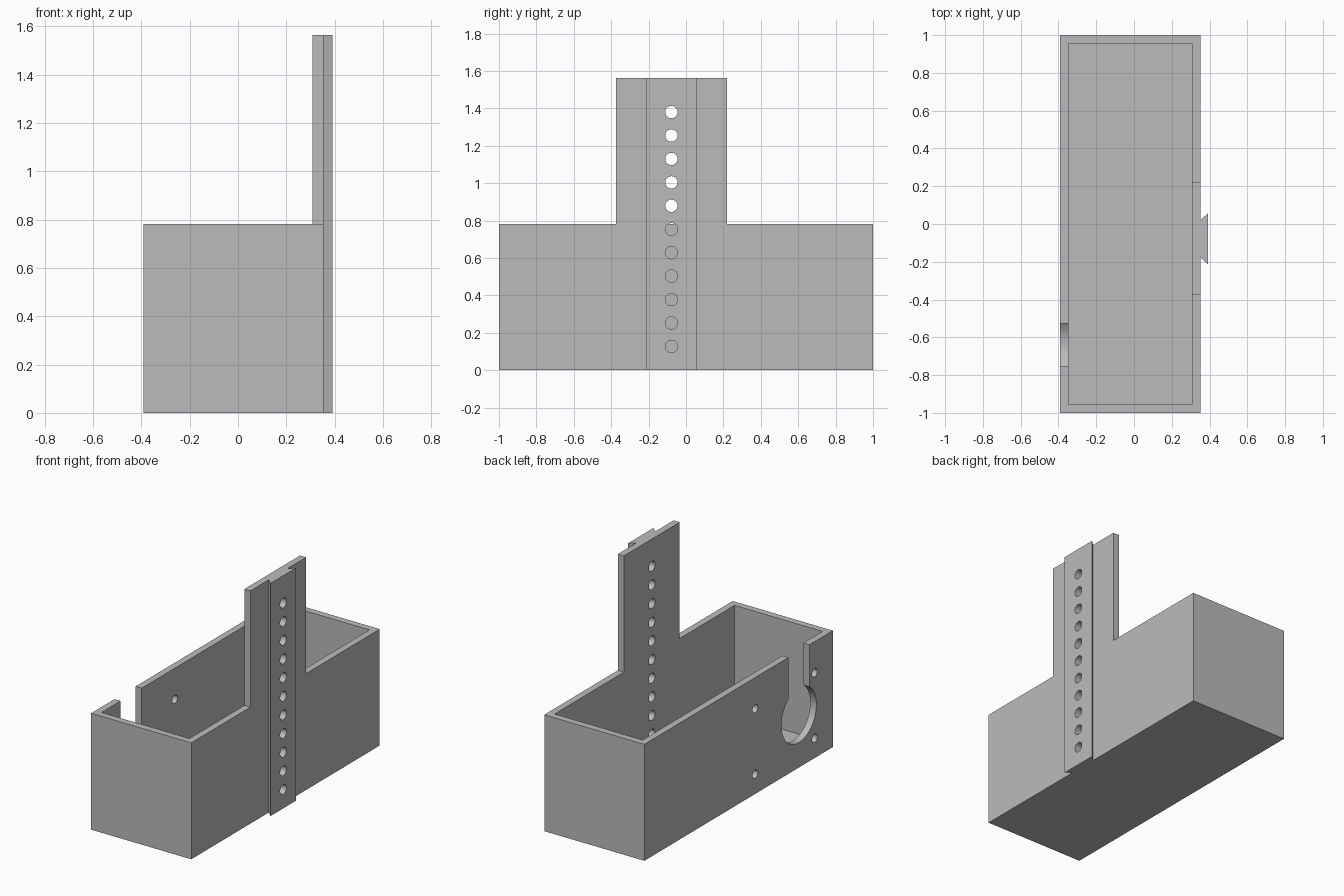
import bpy
import bmesh
import math
from mathutils import Matrix, Vector

if "Cube" in bpy.data.objects:
    bpy.data.objects.remove(bpy.data.objects["Cube"])

# Main dimensions
LEFT, RIGHT, RAIL = -0.391, 0.353, 0.391
WALL, BOX_H, TOWER_H = 0.045, 0.782, 1.563
TOWER_Y, RAIL_Y = (-0.373, 0.219), -0.078

grey = bpy.data.materials.new("plain grey")
grey.use_nodes = True
grey.diffuse_color = (0.5, 0.5, 0.5, 1)
grey.node_tree.nodes["Principled BSDF"].inputs["Base Color"].default_value = (0.5, 0.5, 0.5, 1)


def make(name, bm):
    bmesh.ops.recalc_face_normals(bm, faces=bm.faces)
    mesh = bpy.data.meshes.new(name)
    bm.to_mesh(mesh)
    bm.free()
    mesh.materials.append(grey)
    obj = bpy.data.objects.new(name, mesh)
    bpy.context.collection.objects.link(obj)
    return obj


def prism(name, points, offset):
    """Extrude a closed outline by an offset vector."""
    bm = bmesh.new()
    face = bm.faces.new([bm.verts.new(p) for p in points])
    new = bmesh.ops.extrude_face_region(bm, geom=[face])["geom"]
    verts = [v for v in new if isinstance(v, bmesh.types.BMVert)]
    bmesh.ops.translate(bm, verts=verts, vec=offset)
    return make(name, bm)


def block(name, low, high):
    (x0, y0, z0), (x1, y1, z1) = low, high
    outline = [(x0, y0, z0), (x1, y0, z0), (x1, y1, z0), (x0, y1, z0)]
    return prism(name, outline, Vector((0, 0, z1 - z0)))


def drills(name, x, centres, radius, segments=32):
    """Cylinders along x, one for each (y, z) centre."""
    bm = bmesh.new()
    for y, z in centres:
        place = Matrix.Translation((x, y, z)) @ Matrix.Rotation(math.pi / 2, 4, "Y")
        bmesh.ops.create_cone(bm, cap_ends=True, segments=segments, radius1=radius,
                              radius2=radius, depth=0.24, matrix=place)
    return make(name, bm)


def cut(target, cutter):
    mod = target.modifiers.new("cut", "BOOLEAN")
    mod.operation, mod.solver, mod.object = "DIFFERENCE", "EXACT", cutter
    bpy.context.view_layer.objects.active = target
    bpy.ops.object.modifier_apply(modifier=mod.name)


# Open box with a tall tower plate, cut from one T-shaped block
a, b = TOWER_Y
outline = [(-1, 0), (1, 0), (1, BOX_H), (b, BOX_H), (b, TOWER_H),
           (a, TOWER_H), (a, BOX_H), (-1, BOX_H)]
body = prism("box_with_tower", [(LEFT, y, z) for y, z in outline],
             Vector((RIGHT - LEFT, 0, 0)))

# Dovetail rail up the outside of the tower
rail = prism("dovetail_rail",
             [(RIGHT, RAIL_Y - 0.1, 0), (RAIL, RAIL_Y - 0.134, 0),
              (RAIL, RAIL_Y + 0.134, 0), (RIGHT, RAIL_Y + 0.1, 0)],
             Vector((0, 0, TOWER_H)))

# Cutters: tower clearance, cavity, keyhole, mounting holes, rail holes
inner = RIGHT - WALL
key_y, key_z = -0.64, 0.353
rail_holes = drills("rail_holes", RIGHT,
                    [(RAIL_Y, 0.127 + 0.1253 * i) for i in range(11)], 0.033)
cutters = [
    block("clearance", (-1, -2, BOX_H), (inner, 2, 2)),
    block("cavity", (LEFT + WALL, WALL - 1, WALL), (inner, 1 - WALL, 2)),
    drills("key_circle", LEFT, [(key_y, key_z)], 0.185, 64),
    block("key_slot", (LEFT - 0.1, key_y - 0.112, key_z), (LEFT + 0.1, key_y + 0.112, 1)),
    drills("mount_holes", LEFT,
           [(y, key_z + s * 0.22) for y in (-0.807, -0.176) for s in (-1, 1)], 0.028),
    rail_holes,
]
for cutter in cutters:
    cut(body, cutter)
cut(rail, rail_holes)
for cutter in cutters:
    bpy.data.objects.remove(cutter)

# Smooth hole walls, sharp edges elsewhere
for obj in (body, rail):
    bpy.ops.object.select_all(action="DESELECT")
    obj.select_set(True)
    bpy.context.view_layer.objects.active = obj
    bpy.ops.object.shade_smooth_by_angle(angle=math.radians(30))
